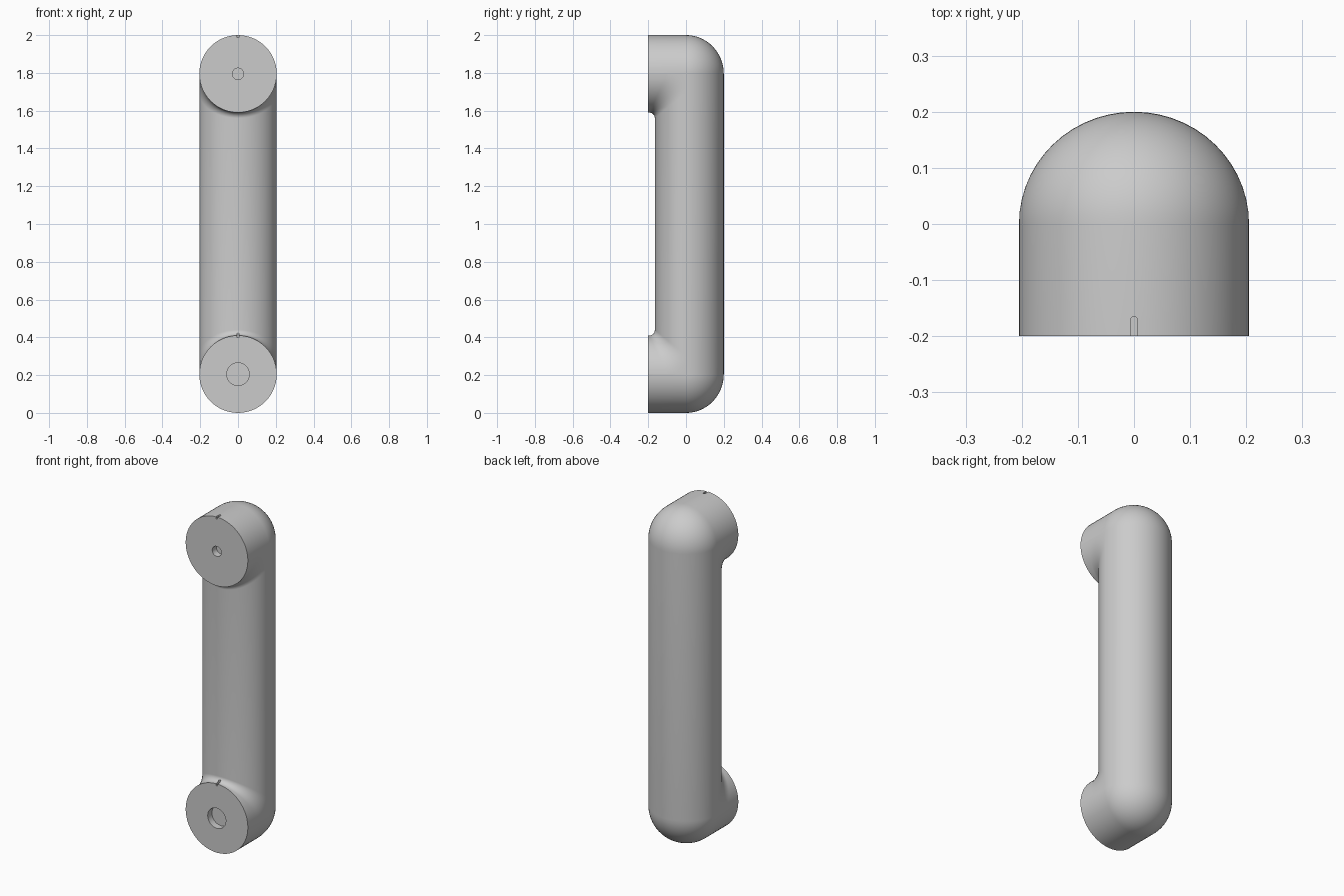
import bpy, bmesh, math
from mathutils import Vector, Matrix

cube = bpy.data.objects.get("Cube")
if cube:
    bpy.data.objects.remove(cube, do_unlink=True)

R = 0.205          # foot radius, half width of the grip
BACK = 0.20        # depth of the grip behind its axis
FRONT = 0.165      # depth of the grip before its axis
FACE = -0.20       # mounting face
FILLET = 0.03      # rounding of the inner corner
BLEND = 0.10       # softening where the fillet runs out at the sides
ELBOW, HALF = 16, 28

grey = bpy.data.materials.new("light_grey")
grey.use_nodes = True
grey.diffuse_color = (0.6, 0.6, 0.6, 1)
grey.node_tree.nodes["Principled BSDF"].inputs["Base Color"].default_value = (0.6, 0.6, 0.6, 1)


def stations():
    """(inner centre, inner point, outer centre, outer point) from foot to mid grip."""
    foot = Vector((0, FACE, R))
    yield foot, foot + Vector((0, 0, R)), foot, foot - Vector((0, 0, R))
    for k in range(ELBOW + 1):
        t = math.pi / 2 * k / ELBOW
        s, c = math.sin(t), math.cos(t)
        yield (Vector((0, BLEND * (s - 1), R + BLEND * (1 - c))),
               Vector((0, -FRONT - FILLET * (1 - s), 2 * R + FILLET * (1 - c))),
               Vector((0, 0, R)),
               Vector((0, BACK * s, R - R * c)))


def section(ci, i, co, o):
    """Closed section of two half ellipses."""
    pts = []
    for centre, tip, sign in ((ci, i, 1), (co, o, -1)):
        for k in range(HALF + 1):
            a = math.pi * k / HALF
            pts.append(centre + (tip - centre) * math.sin(a)
                       + Vector((sign * R * math.cos(a), 0, 0)))
    return pts


# Handle: sections from the lower foot to the upper foot
lower = [section(*s) for s in stations()]
upper = [[Vector((p.x, p.y, 2 - p.z)) for p in ring] for ring in reversed(lower)]
bm = bmesh.new()
rings = [[bm.verts.new(p) for p in ring] for ring in lower + upper]
for a, b in zip(rings, rings[1:]):
    for k in range(len(a)):
        j = (k + 1) % len(a)
        bm.faces.new((a[k], a[j], b[j], b[k]))
bm.faces.new(rings[0])
bm.faces.new(rings[-1])
bmesh.ops.remove_doubles(bm, verts=bm.verts, dist=1e-5)
bmesh.ops.recalc_face_normals(bm, faces=bm.faces)
mesh = bpy.data.meshes.new("handle")
bm.to_mesh(mesh)
bm.free()
mesh.materials.append(grey)
handle = bpy.data.objects.new("handle", mesh)
bpy.context.collection.objects.link(handle)


def cut(name, build):
    """Subtract a temporary solid from the handle."""
    cb = bmesh.new()
    build(cb)
    bmesh.ops.recalc_face_normals(cb, faces=cb.faces)
    me = bpy.data.meshes.new(name)
    cb.to_mesh(me)
    cb.free()
    me.materials.append(grey)
    tool = bpy.data.objects.new(name, me)
    tool.hide_render = True
    bpy.context.collection.objects.link(tool)
    bpy.context.view_layer.objects.active = handle
    mod = handle.modifiers.new(name, "BOOLEAN")
    mod.operation, mod.solver, mod.object = "DIFFERENCE", "EXACT", tool
    bpy.ops.object.modifier_apply(modifier=name)
    bpy.data.objects.remove(tool, do_unlink=True)


def hole(z, radius, depth):
    place = Matrix.Translation((0, FACE, z)) @ Matrix.Rotation(math.pi / 2, 4, "X")
    return lambda cb: bmesh.ops.create_cone(cb, cap_ends=True, segments=32, radius1=radius,
                                            radius2=radius, depth=2 * depth, matrix=place)


def notch(z, width=0.012, length=0.035, depth=0.012):
    """Small round-ended slot in the upper edge of a foot."""
    def build(cb):
        r = width / 2
        outline = [(-r, FACE - 0.02), (r, FACE - 0.02)]
        for k in range(9):
            a = math.pi * k / 8
            outline.append((r * math.cos(a), FACE + length - r + r * math.sin(a)))
        face = cb.faces.new([cb.verts.new((x, y, z - depth)) for x, y in outline])
        top = bmesh.ops.extrude_face_region(cb, geom=[face])["geom"]
        bmesh.ops.translate(cb, vec=(0, 0, 2 * depth),
                            verts=[v for v in top if isinstance(v, bmesh.types.BMVert)])
    return build


# Screw holes and alignment notches in both feet
cut("lower_hole", hole(R, 0.06, 0.04))
cut("upper_hole", hole(2 - R, 0.03, 0.04))
cut("lower_notch", notch(2 * R))
cut("upper_notch", notch(2))

bpy.ops.object.select_all(action="DESELECT")
handle.select_set(True)
bpy.context.view_layer.objects.active = handle
bpy.ops.object.shade_smooth_by_angle(angle=math.radians(35))
